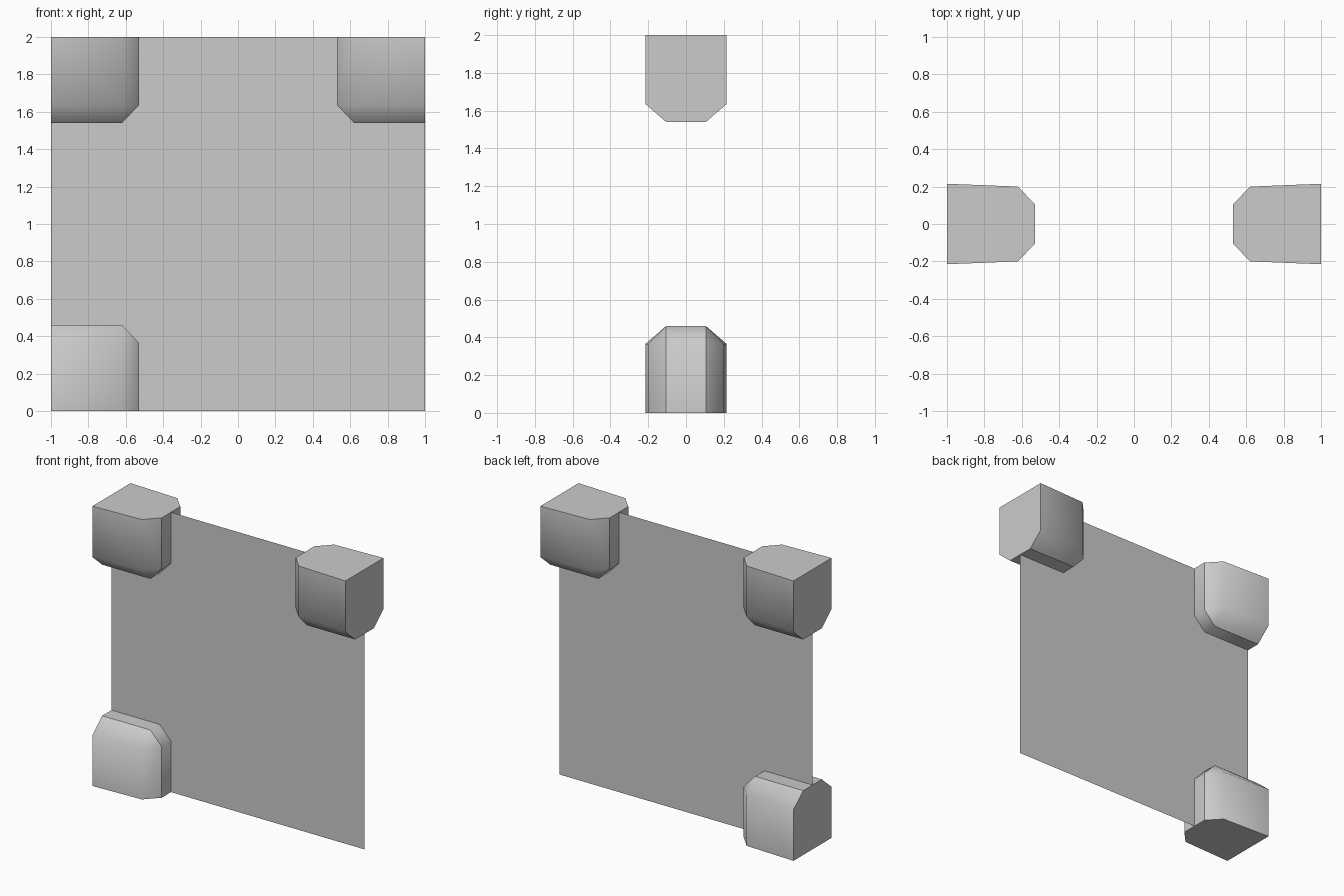
import bpy
import bmesh

if "Cube" in bpy.data.objects:
    bpy.data.objects.remove(bpy.data.objects["Cube"])

D = 0.105   # half width of the flat inner rim


def finish(name, bm):
    mesh = bpy.data.meshes.new(name)
    bm.to_mesh(mesh)
    bm.free()
    obj = bpy.data.objects.new(name, mesh)
    bpy.context.collection.objects.link(obj)
    return obj


# thin square panel
bm = bmesh.new()
bm.faces.new([bm.verts.new(c) for c in ((-1, 0, 0), (1, 0, 0), (1, 0, 2), (-1, 0, 2))])
finish("panel", bm)


# chamfered corner block; u and w are distances inward from the panel's corner
def corner_block(name, sx, sz):
    half = [(0, .215, 0), (0, .215, .365), (0, D, .46),
            (.38, .2, 0), (.38, .2, .365), (.38, D, .46),
            (.47, D, 0), (.47, D, .365)]
    bm = bmesh.new()
    sides = []
    for sy in (-1, 1):
        sides.append([bm.verts.new((sx * (1 - u), sy * y, w if sz < 0 else 2 - w))
                      for u, y, w in half])
    a, b = sides
    # side, its two chamfers and the corner triangle
    for v in sides:
        for ids in ((0, 3, 4, 1), (1, 4, 5, 2), (3, 6, 7, 4), (4, 7, 5)):
            bm.faces.new([v[i] for i in ids]).smooth = True
    # inner rim running between the two sides
    for i, j in ((2, 5), (5, 7), (7, 6)):
        bm.faces.new((a[i], a[j], b[j], b[i])).smooth = True
    # flat outer end caps
    for ids in ((0, 1, 2), (0, 3, 6)):
        bm.faces.new([a[i] for i in ids] + [b[i] for i in reversed(ids)])
    bmesh.ops.recalc_face_normals(bm, faces=bm.faces)
    # sharp edges around caps and rim
    for e in bm.edges:
        p, q = (v.co for v in e.verts)
        rim = abs(p.y - q.y) < 1e-4 and abs(abs(p.y) - D) < 1e-4
        cap = any(not f.smooth for f in e.link_faces)
        e.smooth = not (rim or cap)
    finish(name, bm)


corner_block("top_left_corner", -1, 1)
corner_block("top_right_corner", 1, 1)
corner_block("bottom_left_corner", -1, -1)
